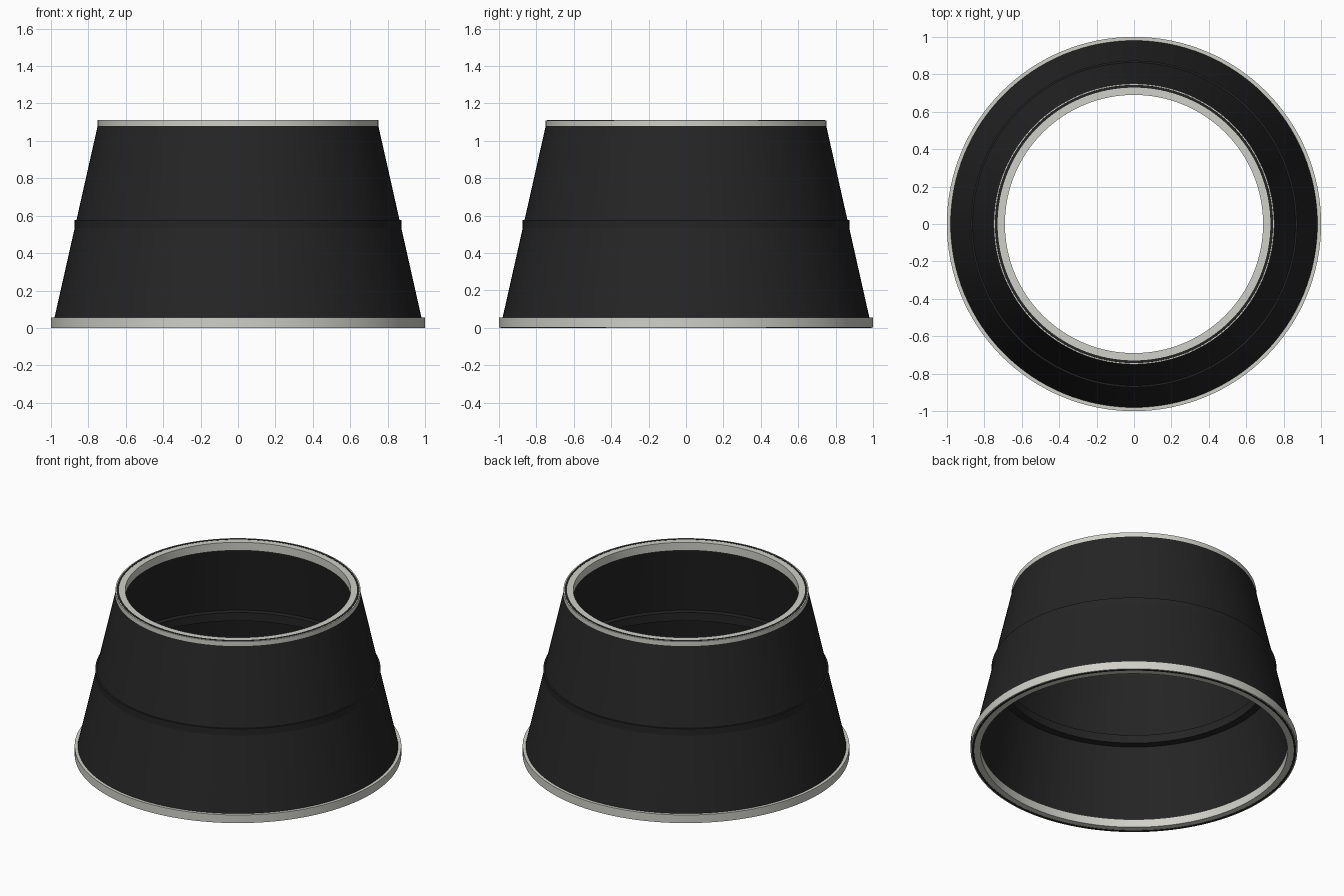
import bpy
import math

cube = bpy.data.objects.get("Cube")
if cube:
    bpy.data.objects.remove(cube, do_unlink=True)

SEGMENTS = 128


def make_material(name, color):
    mat = bpy.data.materials.new(name)
    mat.use_nodes = True
    mat.diffuse_color = color
    mat.node_tree.nodes["Principled BSDF"].inputs["Base Color"].default_value = color
    return mat


def lathe(name, profile, mat):
    """Revolve a closed (radius, z) profile, listed counter-clockwise, about z."""
    n = len(profile)
    verts = []
    for i in range(SEGMENTS):
        a = math.tau * i / SEGMENTS
        verts += [(r * math.cos(a), r * math.sin(a), z) for r, z in profile]
    faces = []
    for i in range(SEGMENTS):
        j = (i + 1) % SEGMENTS
        for k in range(n):
            m = (k + 1) % n
            faces.append((i * n + k, j * n + k, j * n + m, i * n + m))
    mesh = bpy.data.meshes.new(name)
    mesh.from_pydata(verts, [], faces)
    mesh.materials.append(mat)
    obj = bpy.data.objects.new(name, mesh)
    bpy.context.collection.objects.link(obj)
    bpy.ops.object.select_all(action="DESELECT")
    obj.select_set(True)
    bpy.context.view_layer.objects.active = obj
    bpy.ops.object.shade_smooth_by_angle(angle=math.radians(30))
    return obj


def ring(name, outer, z0, z1, mat, width=0.06):
    inner = outer - width
    return lathe(name, [(inner, z0), (outer, z0), (outer, z1), (inner, z1)], mat)


black = make_material("matte black", (0.018, 0.018, 0.018, 1))
trim = make_material("pale grey trim", (0.63, 0.63, 0.58, 1))

# Thin tapered wall, its edges just showing in the rim faces
HEIGHT, WALL, LIP = 1.11, 0.014, 0.001
BOTTOM, TOP = 0.993, 0.743
lathe("tapered_shade", [(BOTTOM - WALL, 0), (BOTTOM, 0),
                        (TOP, HEIGHT + LIP), (TOP - WALL, HEIGHT + LIP)], black)

# Rims and middle hoop
ring("bottom_rim", 1.0, LIP, 0.056, trim)
ring("top_rim", 0.75, 1.055, HEIGHT, trim)
ring("middle_hoop", 0.873, 0.522, 0.578, black)
